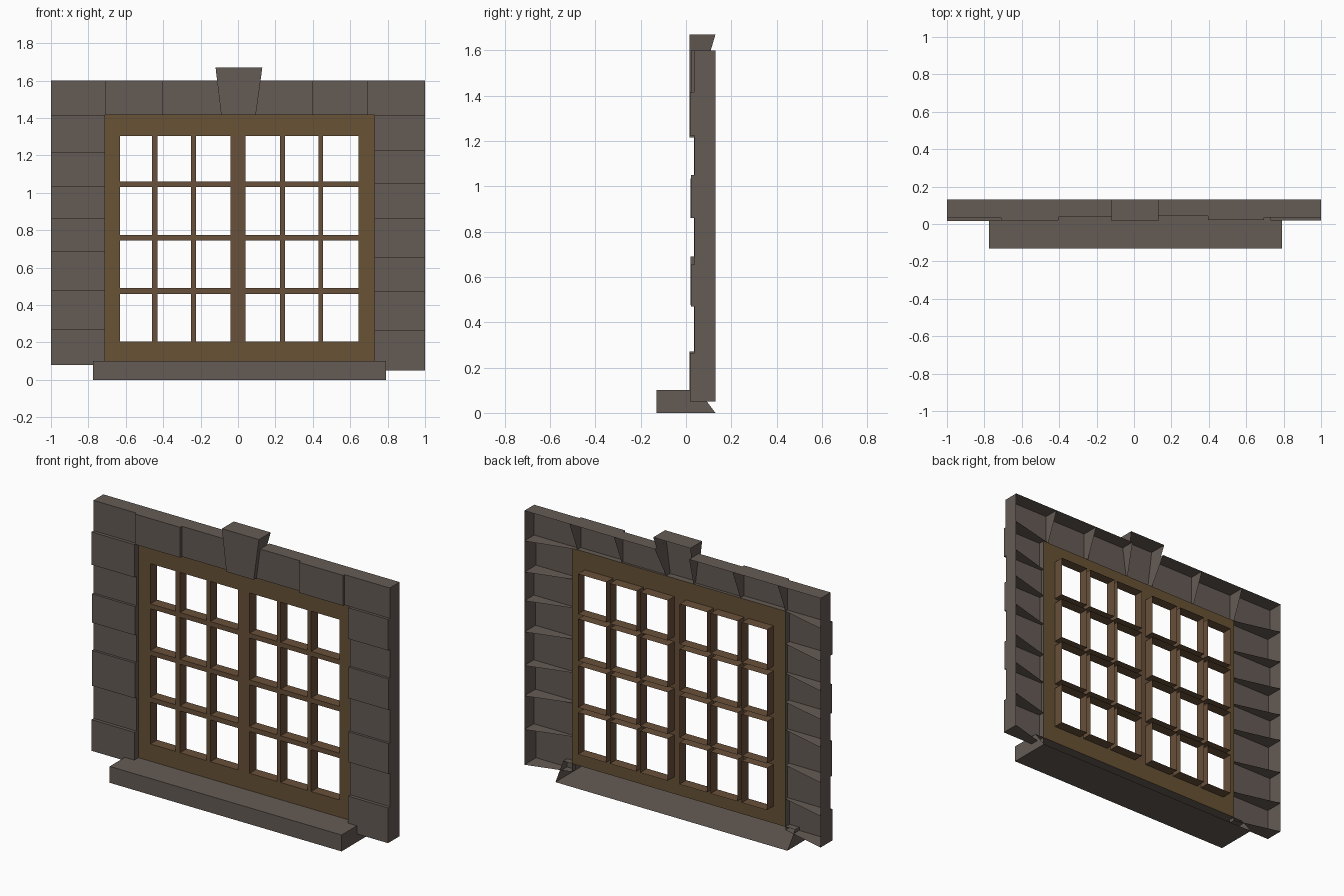
import bpy

if "Cube" in bpy.data.objects:
    bpy.data.objects.remove(bpy.data.objects["Cube"])

BACK = 0.13     # depth of the outer stone edges
SHEET = 0.055   # plane of the wooden frame, where the stones' inner edges end
TUBE = 0.12     # back of the pane reveals


def material(name, rgb):
    m = bpy.data.materials.new(name)
    m.diffuse_color = (*rgb, 1)
    m.use_nodes = True
    m.node_tree.nodes["Principled BSDF"].inputs["Base Color"].default_value = m.diffuse_color
    return m


STONE = material("stone", (0.13, 0.105, 0.09))
WOOD = material("wood", (0.14, 0.085, 0.035))
BAR_WOOD = material("bar_wood", (0.14, 0.08, 0.042))


def add_mesh(name, verts, faces, mat):
    me = bpy.data.meshes.new(name)
    me.from_pydata(verts, [], faces)
    me.materials.append(mat)
    ob = bpy.data.objects.new(name, me)
    bpy.context.collection.objects.link(ob)
    return ob


def stone(name, front, outline):
    """Open-backed block; outline is counter-clockwise (x, z, back depth)."""
    n = len(outline)
    verts = [(x, front, z) for x, z, b in outline]
    verts += [(x, b, z) for x, z, b in outline]
    faces = [tuple(range(n))]
    for i in range(n):
        j = (i + 1) % n
        faces.append((j, i, n + i, n + j))
    return add_mesh(name, verts, faces, STONE)


# Side stones, alternately proud and set back
left_z = [0.08, 0.27, 0.475, 0.69, 0.86, 1.035, 1.215, 1.415]
right_z = [0.05, 0.265, 0.47, 0.655, 0.86, 1.05, 1.225, 1.415]
fronts = [0.015, 0.035, 0.02, 0.035, 0.02, 0.035, 0.015]
for i, y in enumerate(fronts):
    a, b = left_z[i:i + 2]
    stone("left_stone", y, [(-1, a, BACK), (-0.71, a, SHEET),
                            (-0.71, b, SHEET), (-1, b, BACK)])
    a, b = right_z[i:i + 2]
    stone("right_stone", y + 0.003, [(0.73, a, SHEET), (1, a, BACK),
                                     (1, b, BACK), (0.73, b, SHEET)])

# Corner stones
LOW, TOP = 1.415, 1.6
stone("left_corner_stone", 0.035, [(-1, LOW, BACK), (-0.71, LOW, SHEET),
                                   (-0.71, TOP, BACK), (-1, TOP, BACK)])
stone("right_corner_stone", 0.035, [(0.695, LOW, SHEET), (1, LOW, BACK),
                                    (1, TOP, BACK), (0.695, TOP, BACK)])

# Lintel stones: front, bottom x range, top x range
for y, x0, x1, t0, t1 in [(0.02, -0.71, -0.405, -0.71, -0.405),
                          (0.037, -0.405, -0.09, -0.405, -0.112),
                          (0.042, 0.095, 0.395, 0.12, 0.395),
                          (0.022, 0.395, 0.695, 0.395, 0.695)]:
    stone("lintel_stone", y, [(x0, LOW, SHEET), (x1, LOW, SHEET),
                              (t1, TOP, BACK), (t0, TOP, BACK)])

# Keystone
stone("keystone", 0.016, [(-0.09, LOW, SHEET), (0.095, LOW, SHEET),
                          (0.13, 1.67, BACK), (-0.12, 1.67, BACK)])

# Sill
stone("sill", -0.13, [(-0.775, 0, BACK), (0.79, 0, BACK),
                      (0.79, 0.1, SHEET), (-0.775, 0.1, SHEET)])

# Window: a front sheet cut by panes, each pane with a reveal running back
xs = [-0.71, -0.63, -0.46, -0.43, -0.25, -0.225, -0.04,
      0.04, 0.225, 0.25, 0.43, 0.455, 0.645, 0.73]
zs = [0.1, 0.205, 0.46, 0.49, 0.745, 0.775, 1.03, 1.06, 1.305, 1.415]
parts = {"window_frame": ([], []), "glazing_bars": ([], [])}


def quad(part, pts):
    verts, faces = parts[part]
    faces.append(tuple(range(len(verts), len(verts) + 4)))
    verts.extend(pts)


for i in range(len(xs) - 1):
    for k in range(len(zs) - 1):
        c = [(xs[i], zs[k]), (xs[i + 1], zs[k]),
             (xs[i + 1], zs[k + 1]), (xs[i], zs[k + 1])]
        if i % 2 and k % 2:
            for (ax, az), (bx, bz) in zip(c, c[1:] + c[:1]):
                quad("glazing_bars", [(ax, SHEET, az), (bx, SHEET, bz),
                                      (bx, TUBE, bz), (ax, TUBE, az)])
        else:
            edge = i in (0, len(xs) - 2) or k in (0, len(zs) - 2)
            quad("window_frame" if edge else "glazing_bars",
                 [(x, SHEET, z) for x, z in c])

for name, mat in (("window_frame", WOOD), ("glazing_bars", BAR_WOOD)):
    add_mesh(name, *parts[name], mat)
